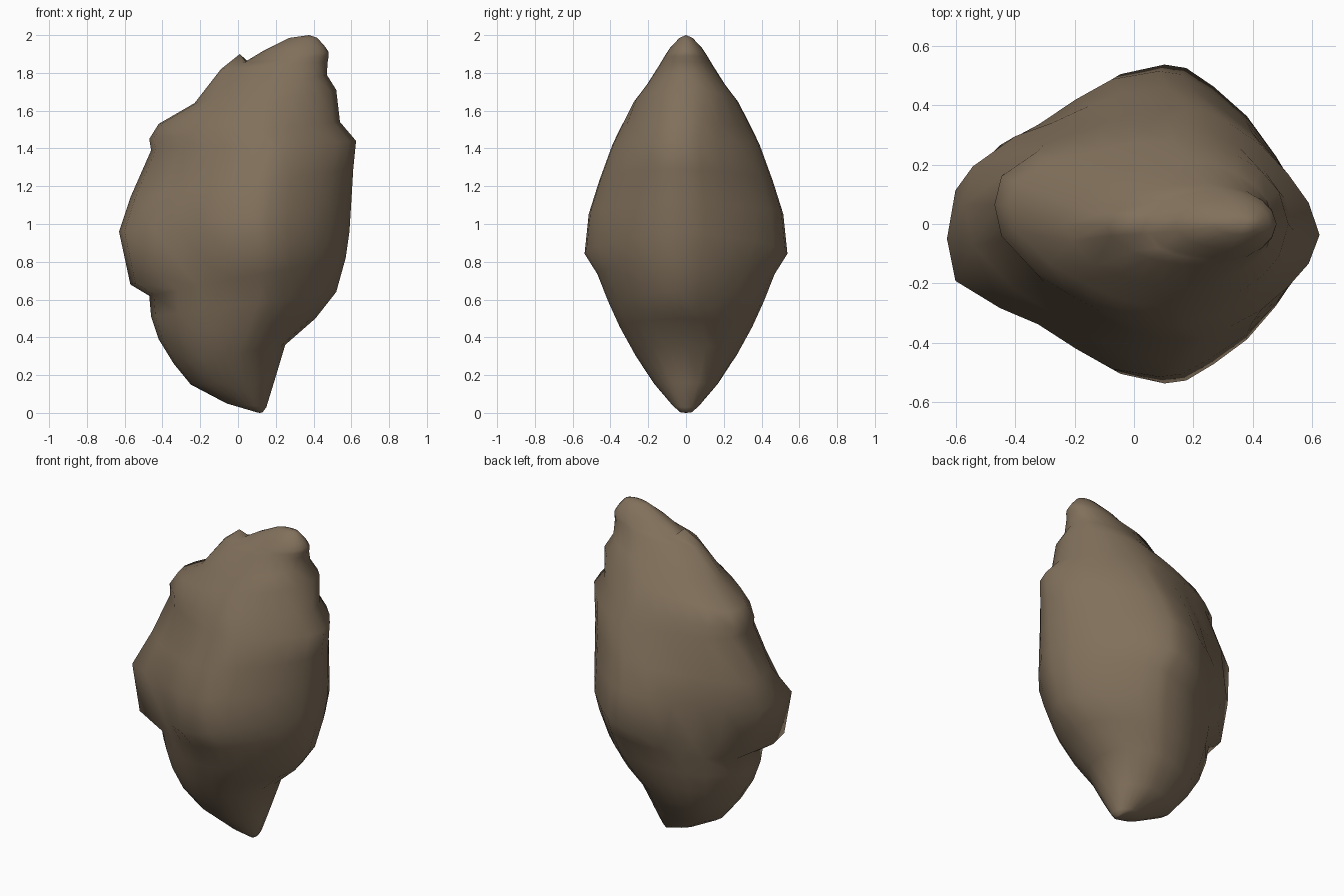
import bpy, bmesh

# Tilted rings, bottom to top:
# left x, left z, right x, right z, half depth, roundness of the left half
RINGS = [
    (0.10, 0.003, 0.13, 0.003, 0.03, 1),
    (-0.06, 0.05, 0.15, 0.03, 0.07, 1),
    (-0.25, 0.15, 0.19, 0.16, 0.17, 1),
    (-0.34, 0.26, 0.25, 0.36, 0.275, 1),
    (-0.42, 0.39, 0.41, 0.50, 0.35, 0.9),
    (-0.46, 0.51, 0.52, 0.64, 0.41, 0.8),
    (-0.47, 0.62, 0.57, 0.82, 0.47, 0.7),
    (-0.57, 0.68, 0.59, 0.96, 0.537, 0),
    (-0.63, 0.96, 0.60, 1.12, 0.515, 0.2),
    (-0.57, 1.14, 0.61, 1.29, 0.46, 0.4),
    (-0.46, 1.39, 0.625, 1.44, 0.39, 0.6),
    (-0.47, 1.45, 0.54, 1.54, 0.35, 0.6),
    (-0.42, 1.53, 0.52, 1.71, 0.28, 0.7),
    (-0.23, 1.64, 0.47, 1.79, 0.21, 1),
    (-0.09, 1.82, 0.475, 1.86, 0.14, 1),
    (0.01, 1.85, 0.48, 1.89, 0.122, 1),
    (0.04, 1.86, 0.48, 1.91, 0.112, 1),
    (0.14, 1.92, 0.46, 1.94, 0.085, 1),
    (0.27, 1.985, 0.42, 1.985, 0.035, 1),
]
CHIP_RING = 15  # ring whose left end carries a small upright chip
PEAK = 0.58     # where along its width each ring is deepest

# Half cross-section: position either side of the peak, relative depth
HALF = [(-0.96, 0.30), (-0.75, 0.50), (-0.57, 0.61), (-0.39, 0.79), (-0.22, 0.94),
        (0, 1), (0.15, 0.98), (0.34, 0.87), (0.57, 0.70), (0.77, 0.47), (0.92, 0.25)]
SECTION = ([(-1, 0)] + HALF + [(1, 0)] + [(u, -v) for u, v in reversed(HALF)])


def clamp(x):
    return max(0.0, min(1.0, x))


def ring_points(lx, lz, rx, rz, depth, left_round):
    # the deep middle has a pointed right end that leans forward
    middle = clamp((depth - 0.28) / 0.12)
    # the left bulge leans forward low down and backward on the shoulder
    left_shift = -0.05 if depth > 0.5 else 0.065 if 1 < lz < 1.6 else 0
    for u, v in SECTION:
        t = PEAK + u * (PEAK if u < 0 else 1 - PEAK)
        side = (v > 0) - (v < 0)
        oval = side * (1 - u * u) ** 0.5
        v += (oval - v) * (left_round if u < 0 else 1 - middle)
        if u < 0:
            shift = left_shift * u ** (6 if depth > 0.5 else 2)
        else:
            shift = -0.04 * middle * u * u
        yield (lx + (rx - lx) * t, v * depth + shift, lz + (rz - lz) * t)


# Boulder: skin the rings and close both tips
bm = bmesh.new()
loops = [[bm.verts.new(p) for p in ring_points(*r)] for r in RINGS]
loops[CHIP_RING][0].co.z += 0.05
n = len(SECTION)
for low, high in zip(loops, loops[1:]):
    for i in range(n):
        j = (i + 1) % n
        bm.faces.new((low[i], low[j], high[j], high[i]))
for loop, tip in ((loops[0], (0.115, 0, 0)), (loops[-1], (0.375, 0, 2))):
    apex = bm.verts.new(tip)
    for i in range(n):
        bm.faces.new((loop[i], loop[(i + 1) % n], apex))
bmesh.ops.recalc_face_normals(bm, faces=bm.faces)
mesh = bpy.data.meshes.new("boulder")
bm.to_mesh(mesh)
bm.free()

# Brown stone
stone = bpy.data.materials.new("brown_stone")
stone.diffuse_color = (0.22, 0.162, 0.105, 1)
mesh.materials.append(stone)
boulder = bpy.data.objects.new("boulder", mesh)
bpy.context.collection.objects.link(boulder)
bpy.context.view_layer.objects.active = boulder
boulder.select_set(True)
bpy.ops.object.shade_smooth_by_angle(angle=1.1)
